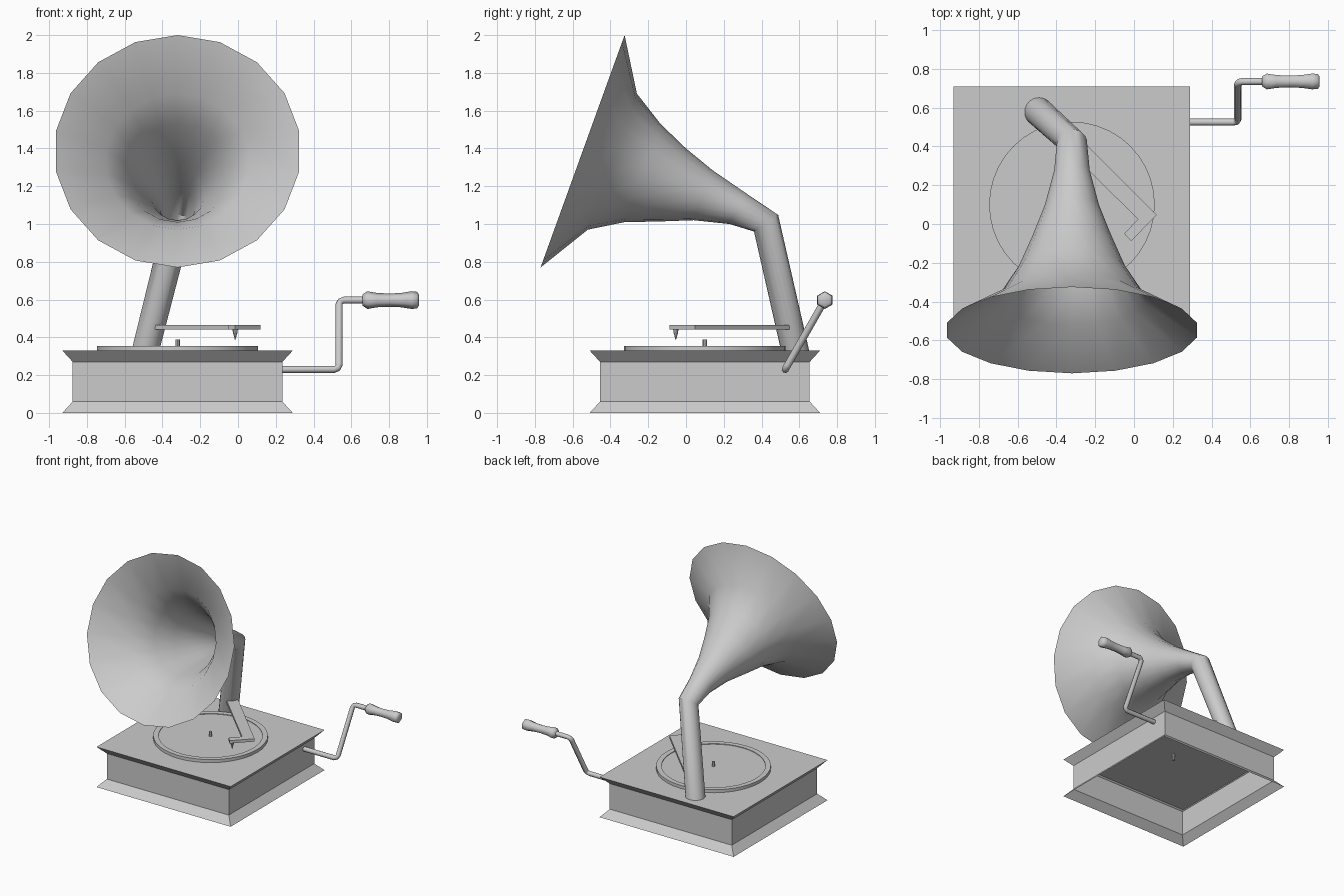
import bpy, bmesh
from math import sin, cos, pi
from mathutils import Vector

if "Cube" in bpy.data.objects:
    bpy.data.objects.remove(bpy.data.objects["Cube"])

CX, CY = -0.32, 0.10  # centre of cabinet and turntable


def finish(name, bm, smooth=None):
    bmesh.ops.recalc_face_normals(bm, faces=bm.faces)
    me = bpy.data.meshes.new(name)
    bm.to_mesh(me)
    bm.free()
    ob = bpy.data.objects.new(name, me)
    bpy.context.collection.objects.link(ob)
    if smooth:
        bpy.ops.object.select_all(action='DESELECT')
        ob.select_set(True)
        bpy.context.view_layer.objects.active = ob
        bpy.ops.object.shade_smooth_by_angle(angle=smooth)
    return ob


def loft(name, rings, caps=(False, False), smooth=None):
    """Bridge a list of rings that have equal point counts."""
    bm = bmesh.new()
    vs = [[bm.verts.new(p) for p in r] for r in rings]
    n = len(vs[0])
    for a, b in zip(vs, vs[1:]):
        for i in range(n):
            j = (i + 1) % n
            bm.faces.new((a[i], a[j], b[j], b[i]))
    if caps[0]:
        bm.faces.new(vs[0])
    if caps[1]:
        bm.faces.new(vs[-1])
    return finish(name, bm, smooth)


def circle(c, u, v, n):
    c, u, v = Vector(c), Vector(u), Vector(v)
    return [c + u * sin(2 * pi * i / n) + v * cos(2 * pi * i / n) for i in range(n)]


def lathe_z(name, x, y, profile, n, caps=(True, True), smooth=0.6):
    return loft(name, [circle((x, y, z), (r, 0, 0), (0, r, 0), n) for r, z in profile],
                caps, smooth)


# Cabinet: flared plinth and flared lid, open underneath
loft("cabinet",
     [[(CX + sx * h, CY + sy * h, z) for sx, sy in ((-1, -1), (1, -1), (1, 1), (-1, 1))]
      for h, z in ((0.61, 0), (0.555, 0.06), (0.555, 0.27), (0.61, 0.33))],
     caps=(False, True))

# Turntable with inset record, and spindle
lathe_z("turntable", CX, CY,
        [(0.427, 0.33), (0.427, 0.355), (0.387, 0.355), (0.387, 0.35)], 40)
lathe_z("spindle", CX, CY, [(0.012, 0.28), (0.012, 0.388)], 8)

# Horn and its pipe: rings given by centre x, upper and lower (y, z) points
stations = [
    (-0.49, (0.652, 0.33), (0.503, 0.33)),
    (-0.32, (0.488, 1.048), (0.36, 0.96)),
    (-0.32, (0.31, 1.168), (0.23, 1.00)),
    (-0.32, (0.14, 1.285), (0.04, 1.02)),
    (-0.32, (0.00, 1.40), (-0.15, 1.013)),
    (-0.32, (-0.135, 1.53), (-0.325, 1.01)),
    (-0.32, (-0.26, 1.69), (-0.52, 0.97)),
    (-0.32, (-0.325, 2.00), (-0.77, 0.77)),
]
rings = []
for x, top, bot in stations:
    t, b = Vector((x, *top)), Vector((x, *bot))
    v = (t - b) / 2
    rings.append(circle((t + b) / 2, (v.length, 0, 0), v, 18))
loft("horn", rings, smooth=0.75)

# Tone arm: flat bent plate
outline = [(-0.445, 0.485), (0.02, 0.025), (-0.05, -0.05), (-0.015, -0.088),
           (0.118, 0.047), (-0.383, 0.547)]
loft("tone_arm", [[(x, y, z) for x, y in outline] for z in (0.442, 0.465)],
     caps=(True, True))
lathe_z("needle", -0.015, -0.054, [(0.014, 0.443), (0.012, 0.425), (0.001, 0.385)], 8)

# Crank rod: round tube along a bent path with softened corners
path = [Vector(p) for p in ((0.22, 0.525, 0.23), (0.535, 0.525, 0.23),
                            (0.535, 0.735, 0.597), (0.68, 0.735, 0.597))]
pts = [path[0]]
for a, p, c in zip(path, path[1:], path[2:]):
    d1, d2 = (a - p).normalized(), (c - p).normalized()
    pts += [p + d1 * 0.025, p + (d1 + d2) * 0.008, p + d2 * 0.025]
pts.append(path[-1])
side = (path[1] - path[0]).cross(path[2] - path[1]).normalized()
rod = []
for i, p in enumerate(pts):
    t = (pts[min(i + 1, len(pts) - 1)] - pts[max(i - 1, 0)]).normalized()
    rod.append(circle(p, side * 0.019, side.cross(t) * 0.019, 8))
loft("crank_rod", rod, (True, True), 0.9)

# Crank handle: six-sided grip with swollen ends
grip = [(0.66, 0.03), (0.685, 0.047), (0.735, 0.038), (0.80, 0.035), (0.865, 0.038),
        (0.92, 0.047), (0.948, 0.044), (0.957, 0.03)]
loft("crank_handle", [circle((x, 0.735, 0.597), (0, r, 0), (0, 0, r), 6) for x, r in grip],
     (True, True), 1.1)
